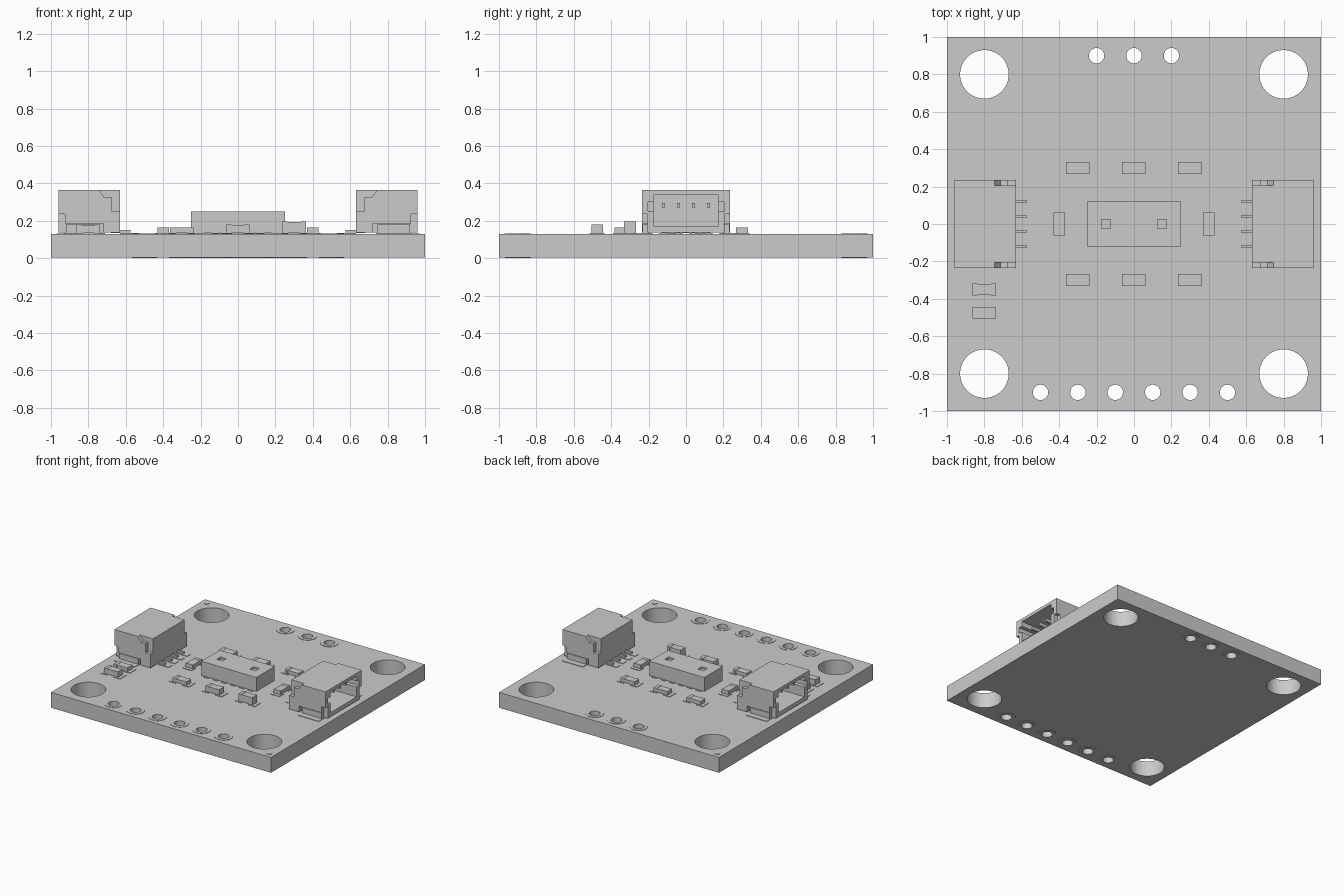
import bpy, bmesh
from mathutils import Matrix, Vector

cube = bpy.data.objects.get("Cube")
if cube:
    bpy.data.objects.remove(cube, do_unlink=True)

grey = bpy.data.materials.new("plain grey")
grey.use_nodes = True
grey.diffuse_color = (0.6, 0.6, 0.6, 1)
grey.node_tree.nodes["Principled BSDF"].inputs["Base Color"].default_value = (0.6, 0.6, 0.6, 1)

BOARD_BOTTOM, BOARD_TOP = 0.004, 0.13
PAD_TOP = 0.135


def finish(name, bm):
    bmesh.ops.recalc_face_normals(bm, faces=bm.faces)
    mesh = bpy.data.meshes.new(name)
    bm.to_mesh(mesh)
    bm.free()
    mesh.materials.append(grey)
    obj = bpy.data.objects.new(name, mesh)
    bpy.context.collection.objects.link(obj)
    return obj


def add_box(bm, x, y, z):
    """Add a box given (low, high) on each axis."""
    mid = Vector([(a + b) / 2 for a, b in (x, y, z)])
    size = [b - a for a, b in (x, y, z)]
    matrix = Matrix.Translation(mid) @ Matrix.Diagonal((*size, 1))
    bmesh.ops.create_cube(bm, size=1, matrix=matrix)


def add_cylinder(bm, x, y, radius, z):
    bmesh.ops.create_cone(bm, cap_ends=True, segments=40, radius1=radius, radius2=radius,
                          depth=z[1] - z[0],
                          matrix=Matrix.Translation((x, y, (z[0] + z[1]) / 2)))


def add_prism(bm, outline, y):
    """Extrude an x-z outline along y."""
    face = bm.faces.new([bm.verts.new((px, y[0], pz)) for px, pz in outline])
    result = bmesh.ops.extrude_face_region(bm, geom=[face])
    verts = [v for v in result["geom"] if isinstance(v, bmesh.types.BMVert)]
    bmesh.ops.translate(bm, verts=verts, vec=(0, y[1] - y[0], 0))


def cut(obj, cutter):
    """Subtract the cutter, bake the result and drop the cutter."""
    mod = obj.modifiers.new("cut", "BOOLEAN")
    mod.operation, mod.solver, mod.object = "DIFFERENCE", "EXACT", cutter
    bpy.context.view_layer.update()
    mesh = bpy.data.meshes.new_from_object(
        obj.evaluated_get(bpy.context.evaluated_depsgraph_get()))
    obj.modifiers.clear()
    obj.data = mesh
    bpy.data.objects.remove(cutter, do_unlink=True)


# Circuit board with mounting and header holes
mounts = [(sx * 0.8, sy * 0.8) for sx in (-1, 1) for sy in (-1, 1)]
headers = [(x * 0.2, 0.9) for x in (-1, 0, 1)] + [(-0.5 + i * 0.2, -0.9) for i in range(6)]
bm = bmesh.new()
add_box(bm, (-1, 1), (-1, 1), (BOARD_BOTTOM, BOARD_TOP))
board = finish("circuit_board", bm)
bm = bmesh.new()
for x, y in mounts:
    add_cylinder(bm, x, y, 0.13, (-0.1, 0.3))
for x, y in headers:
    add_cylinder(bm, x, y, 0.041, (-0.1, 0.3))
cut(board, finish("hole_cutter", bm))

# Ring pads around the header holes, above and below
bm, bores = bmesh.new(), bmesh.new()
for x, y in headers:
    for z in ((0, BOARD_BOTTOM), (BOARD_TOP, BOARD_TOP + 0.003)):
        add_cylinder(bm, x, y, 0.068, z)
    add_cylinder(bores, x, y, 0.041, (-0.1, 0.3))
rings = finish("header_pads", bm)
cut(rings, finish("pad_cutter", bores))

# Round alignment marks at two corners
bm = bmesh.new()
for s in (-1, 1):
    add_cylinder(bm, 0.95 * s, -0.95 * s, 0.02, (BOARD_TOP, BOARD_TOP + 0.003))
finish("alignment_marks", bm)

# Small surface components: x, y, top height, turned
parts = [(-0.3, 0.3, 0.165, 0), (0, 0.3, 0.165, 0), (0.3, 0.3, 0.165, 0),
         (-0.3, -0.3, 0.165, 0), (0, -0.3, 0.18, 0), (0.3, -0.3, 0.195, 0),
         (-0.4, 0, 0.165, 1), (0.4, 0, 0.165, 1),
         (-0.8, -0.35, 0.165, 0), (-0.8, -0.475, 0.18, 0)]
for i, (x, y, top, turned) in enumerate(parts):
    bm = bmesh.new()
    add_box(bm, (-0.04, 0.04), (-0.03, 0.03), (PAD_TOP, top - 0.002))
    for s in (-1, 1):
        ends = sorted((0.036 * s, 0.0625 * s))
        add_box(bm, ends, (-0.0315, 0.0315), (PAD_TOP - 0.001, top))
        pad = sorted((0.03 * s, 0.09 * s))
        add_box(bm, pad, (-0.04, 0.04), (BOARD_TOP, PAD_TOP - 0.001))
    turn = Matrix.Rotation(1.5707963 * turned, 4, "Z")
    bm.transform(Matrix.Translation((x, y, 0)) @ turn)
    finish(f"surface_component_{i + 1}", bm)

# Central sensor package with ports in the lid
bm = bmesh.new()
add_box(bm, (-0.25, 0.25), (-0.12, 0.12), (PAD_TOP, 0.25))
sensor = finish("sensor_package", bm)
bm = bmesh.new()
for x in (-0.15, 0.15):
    add_box(bm, (x - 0.025, x + 0.025), (-0.025, 0.025), (0.235, 0.3))
cut(sensor, finish("port_cutter", bm))
bm = bmesh.new()
for s in (-1, 1):
    for i in range(6):
        x = -0.2 + i * 0.08
        ys = sorted((0.08 * s, 0.13 * s))
        add_box(bm, (x - 0.022, x + 0.022), ys, (BOARD_TOP, PAD_TOP))
finish("sensor_pads", bm)


# Side-entry connectors, each open outwards
def connector(name, turn):
    bm = bmesh.new()
    add_box(bm, (0.63, 0.96), (-0.235, 0.235), (0.137, 0.365))
    housing = finish(name + "_housing", bm)

    # Mating cavity with key slots
    bm = bmesh.new()
    add_box(bm, (0.68, 1.1), (-0.17, 0.17), (0.17, 0.34))
    cut(housing, finish("cavity_cutter", bm))
    bm = bmesh.new()
    add_box(bm, (0.76, 1.1), (-0.202, 0.202), (0.25, 0.3))
    cut(housing, finish("slot_cutter", bm))

    # Stepped shoulder at the rear and foot recess on each side
    shoulder = [(0.6, 0.4), (0.75, 0.4), (0.745, 0.365), (0.715, 0.325),
                (0.675, 0.325), (0.675, 0.25), (0.6, 0.25)]
    foot = [(1, 0.235), (0.925, 0.235), (0.925, 0.185), (0.72, 0.185),
            (0.72, 0.1), (1, 0.1)]
    bm = bmesh.new()
    for outline in (shoulder, foot):
        for y in ((-0.3, -0.205), (0.205, 0.3)):
            add_prism(bm, outline, y)
    cut(housing, finish("side_cutter", bm))

    # Contacts, solder tails and anchor tabs
    bm = bmesh.new()
    for i in range(4):
        y = -0.12 + 0.08 * i
        ys = (y - 0.008, y + 0.008)
        add_box(bm, (0.67, 0.9), ys, (0.27, 0.295))
        add_box(bm, (0.575, 0.68), ys, (PAD_TOP - 0.001, 0.15))
        add_box(bm, (0.53, 0.63), (y - 0.022, y + 0.022), (BOARD_TOP, PAD_TOP - 0.001))
    for s in (-1, 1):
        ys = sorted((0.2 * s, 0.232 * s))
        add_box(bm, (0.745, 0.92), ys, (PAD_TOP, 0.18))
        ys = sorted((0.18 * s, 0.28 * s))
        add_box(bm, (0.74, 0.93), ys, (BOARD_TOP, PAD_TOP - 0.001))
    metal = finish(name + "_contacts", bm)
    for obj in (housing, metal):
        obj.data.transform(turn)


connector("left_connector", Matrix.Identity(4))
connector("right_connector", Matrix.Rotation(3.14159265, 4, "Z"))
